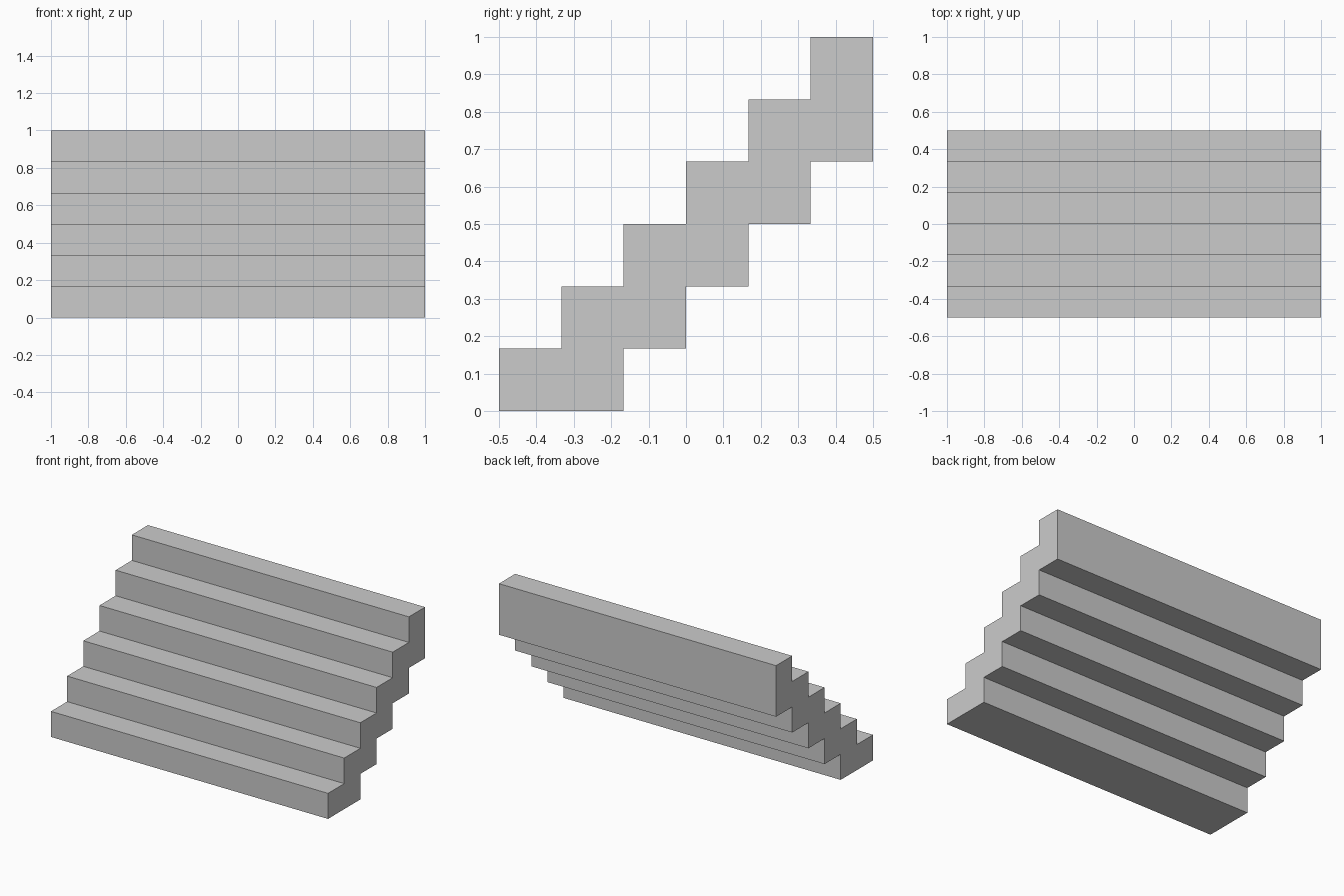
import bpy, bmesh

if "Cube" in bpy.data.objects:
    bpy.data.objects.remove(bpy.data.objects["Cube"])

STEPS, WIDTH = 6, 2.0
s = 1.0 / STEPS

# Stepped side profile (y, z): treads on top, stepped underside
top, under = [], []
for i in range(STEPS):
    y = -0.5 + i * s
    top += [(y, i * s), (y, (i + 1) * s)]
    if i > 0:
        under += [(y + s, (i - 1) * s)]
        if i < STEPS - 1:
            under += [(y + s, i * s)]
top.append((0.5, 1.0))
profile = top + under[::-1]

# Extrude the profile across the width
bm = bmesh.new()
face = bm.faces.new([bm.verts.new((-WIDTH / 2, y, z)) for y, z in profile])
ext = bmesh.ops.extrude_face_region(bm, geom=[face])
bmesh.ops.translate(bm, vec=(WIDTH, 0, 0),
                    verts=[v for v in ext["geom"] if isinstance(v, bmesh.types.BMVert)])
bmesh.ops.recalc_face_normals(bm, faces=bm.faces)
mesh = bpy.data.meshes.new("stair_flight")
bm.to_mesh(mesh)
bm.free()

# Single plain grey
grey = bpy.data.materials.new("light_grey")
grey.diffuse_color = (0.6, 0.6, 0.6, 1)
grey.use_nodes = True
grey.node_tree.nodes["Principled BSDF"].inputs["Base Color"].default_value = grey.diffuse_color
mesh.materials.append(grey)
stairs = bpy.data.objects.new("stair_flight", mesh)
bpy.context.collection.objects.link(stairs)
